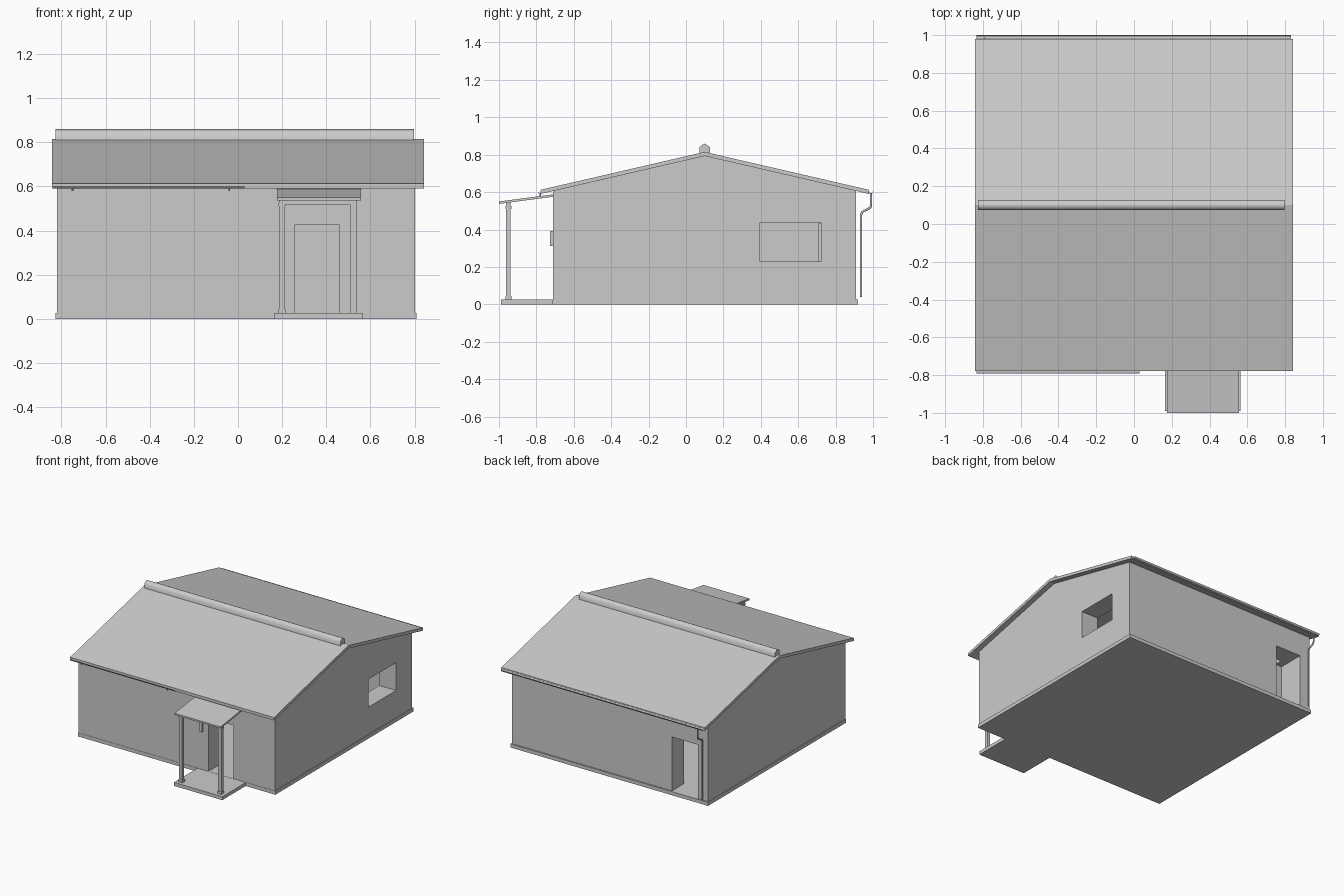
import bpy, bmesh, math
from mathutils import Vector

cube = bpy.data.objects.get("Cube")
if cube:
    bpy.data.objects.remove(cube, do_unlink=True)

grey = bpy.data.materials.new("light_grey")
grey.use_nodes = True
tone = (0.6, 0.6, 0.6, 1)
grey.diffuse_color = tone
grey.node_tree.nodes["Principled BSDF"].inputs["Base Color"].default_value = tone


def add_object(name, bm):
    bmesh.ops.recalc_face_normals(bm, faces=bm.faces)
    mesh = bpy.data.meshes.new(name)
    bm.to_mesh(mesh)
    bm.free()
    mesh.materials.append(grey)
    obj = bpy.data.objects.new(name, mesh)
    bpy.context.collection.objects.link(obj)
    return obj


def box(name, x, y, z):
    """Box from three (low, high) ranges."""
    bm = bmesh.new()
    bmesh.ops.create_cube(bm, size=1)
    for v in bm.verts:
        v.co = [r[0] if c < 0 else r[1] for c, r in zip(v.co, (x, y, z))]
    return add_object(name, bm)


def extrude_x(name, profile, x0, x1):
    """Closed (y, z) profile swept along x."""
    bm = bmesh.new()
    face = bm.faces.new([bm.verts.new((x0, y, z)) for y, z in profile])
    new = bmesh.ops.extrude_face_region(bm, geom=[face])["geom"]
    bmesh.ops.translate(bm, vec=(x1 - x0, 0, 0),
                        verts=[v for v in new if isinstance(v, bmesh.types.BMVert)])
    return add_object(name, bm)


def smooth(obj, angle):
    bpy.ops.object.select_all(action="DESELECT")
    obj.select_set(True)
    bpy.context.view_layer.objects.active = obj
    bpy.ops.object.shade_smooth_by_angle(angle=math.radians(angle))


def cut(obj, cutter):
    """Subtract the cutter and remove it."""
    cutter.hide_render = True
    mod = obj.modifiers.new("cut", "BOOLEAN")
    mod.operation, mod.solver, mod.object = "DIFFERENCE", "EXACT", cutter
    bpy.context.view_layer.update()
    graph = bpy.context.evaluated_depsgraph_get()
    mesh = bpy.data.meshes.new_from_object(obj.evaluated_get(graph))
    obj.modifiers.clear()
    obj.data = mesh
    bpy.data.objects.remove(cutter, do_unlink=True)


def pipe(name, points, radius):
    """Round pipe along a path."""
    curve = bpy.data.curves.new(name, "CURVE")
    curve.dimensions = "3D"
    curve.bevel_depth, curve.bevel_resolution, curve.use_fill_caps = radius, 2, True
    line = curve.splines.new("POLY")
    line.points.add(len(points) - 1)
    for p, co in zip(line.points, points):
        p.co = (*co, 1)
    temp = bpy.data.objects.new(name, curve)
    bpy.context.collection.objects.link(temp)
    bpy.context.view_layer.update()
    mesh = bpy.data.meshes.new_from_object(
        temp.evaluated_get(bpy.context.evaluated_depsgraph_get()))
    bpy.data.objects.remove(temp, do_unlink=True)
    mesh.name = name
    mesh.materials.clear()
    mesh.materials.append(grey)
    obj = bpy.data.objects.new(name, mesh)
    bpy.context.collection.objects.link(obj)
    smooth(obj, 50)
    return obj


# Main dimensions
WEST, EAST, FRONT, BACK = -0.82, 0.802, -0.711, 0.909
FLOOR, WALL, THICK = 0.027, 0.14, 0.022
RIDGE_Y, RIDGE_Z, EAVE_Z, HALF = 0.1, 0.815, 0.612, 0.879
SLOPE = (RIDGE_Z - EAVE_Z) / HALF


def under_roof(y):
    return RIDGE_Z - THICK + 0.004 - SLOPE * abs(y - RIDGE_Y)


# Gabled walls, hollowed, with two doorways and a side window
walls = extrude_x("walls", [(FRONT, 0.01), (BACK, 0.01), (BACK, under_roof(BACK)),
                            (RIDGE_Y, under_roof(RIDGE_Y)),
                            (FRONT, under_roof(FRONT))], WEST, EAST)
openings = [
    ("room", (WEST + WALL, EAST - WALL), (FRONT + WALL, BACK - WALL), (0.02, 0.57)),
    ("front_doorway", (0.255, 0.46), (FRONT - 0.1, FRONT + 0.2), (0.02, 0.425)),
    ("back_doorway", (-0.735, -0.52), (BACK - 0.2, BACK + 0.1), (0.02, 0.43)),
    ("side_window", (EAST - 0.2, EAST + 0.1), (0.396, 0.722), (0.23, 0.438)),
]
for opening in openings:
    cut(walls, box(*opening))

# Floor slab that shows as a plinth
box("plinth", (WEST - 0.006, EAST + 0.006), (FRONT - 0.002, BACK + 0.01), (0, FLOOR))

# Pitched roof and ridge cap
lo, hi = RIDGE_Y - HALF, RIDGE_Y + HALF
extrude_x("roof", [(lo, EAVE_Z), (RIDGE_Y, RIDGE_Z), (hi, EAVE_Z),
                   (hi, EAVE_Z - THICK), (RIDGE_Y, RIDGE_Z - THICK),
                   (lo, EAVE_Z - THICK)], -0.843, 0.843)
cap = extrude_x("ridge_cap", [(0.073, 0.8), (0.127, 0.8), (0.127, 0.841), (0.115, 0.851),
                              (RIDGE_Y, 0.859), (0.085, 0.851), (0.073, 0.841)],
                -0.826, 0.796)
smooth(cap, 60)


# Half-round gutters
def gutter(name, y, z, x0, x1, r=0.011, wall=0.002):
    arc = [math.pi * (1 + i / 8) for i in range(9)]
    ring = [(y + r * math.cos(a), z + r * math.sin(a)) for a in arc]
    ring += [(y + (r - wall) * math.cos(a), z + (r - wall) * math.sin(a))
             for a in reversed(arc)]
    smooth(extrude_x(name, ring, x0, x1), 40)


gutter("front_gutter", lo - 0.002, 0.602, -0.835, 0.03)
gutter("back_gutter", hi + 0.01, 0.602, -0.835, 0.83)
for side, x in (("left", -0.04), ("right", -0.75)):
    pipe("front_outlet_" + side, [(x, lo, 0.594), (x, lo, 0.58)], 0.004)

# Downpipe with two bends
PIPE_X = -0.79
pipe("downpipe", [(PIPE_X, y, z) for y, z in (
    (0.989, 0.595), (0.989, 0.53), (0.985, 0.518), (0.975, 0.51), (0.952, 0.5),
    (0.941, 0.492), (0.936, 0.478), (0.936, 0.04))], 0.006)

# Porch slab, posts, beam and lean-to roof
box("porch_slab", (0.163, 0.563), (-0.99, FRONT + 0.005), (0, FLOOR - 0.001))
for side, x in (("left", 0.523), ("right", 0.199)):
    y = -0.95
    for part, half, z in (("post", 0.0125, (FLOOR - 0.005, 0.53)),
                          ("post_base", 0.016, (FLOOR - 0.002, 0.045)),
                          ("post_cap", 0.016, (0.51, 0.525))):
        box(f"porch_{part}_{side}", (x - half, x + half), (y - half, y + half), z)
box("porch_beam", (0.187, 0.54), (-0.963, -0.937), (0.518, 0.545))
extrude_x("porch_roof", [(-1.0, 0.55), (FRONT, 0.588), (FRONT, 0.575), (-1.0, 0.537)],
          0.176, 0.556)

# Wall lamp beside the front door
box("wall_lamp", (0.19, 0.21), (-0.726, FRONT + 0.005), (0.312, 0.392))
